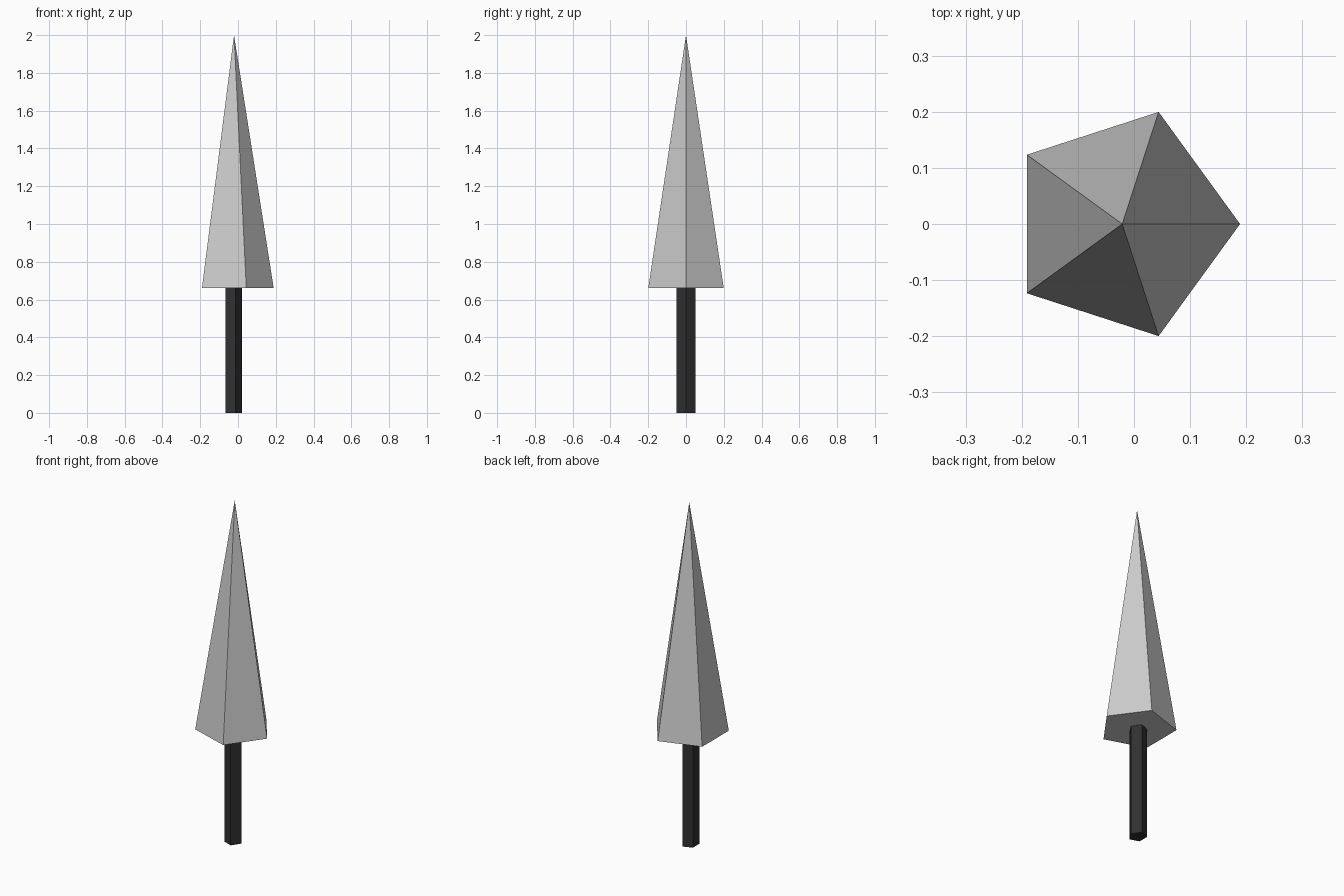
import bpy

if "Cube" in bpy.data.objects:
    bpy.data.objects.remove(bpy.data.objects["Cube"])

CENTRE_X = -0.021
CANOPY_Z = 0.66


def pentagon_part(name, r_bottom, r_top, x, z0, z1):
    """Five-sided flat-shaded cone or prism with a corner facing +x."""
    bpy.ops.mesh.primitive_cone_add(
        vertices=5, radius1=r_bottom, radius2=r_top, depth=z1 - z0,
        end_fill_type='NGON')
    ob = bpy.context.object
    ob.name = name
    # turn the first corner onto +x, independent of the primitive's start angle
    v = max(ob.data.vertices, key=lambda p: p.co.y)
    if abs(v.co.x) < 1e-4:
        for p in ob.data.vertices:
            px, py = p.co.x, p.co.y
            p.co.x, p.co.y = py, -px
    for p in ob.data.vertices:
        p.co.z += (z0 + z1) / 2
    ob.location.x = x
    return ob


# canopy: tall five-sided pyramid
canopy = pentagon_part("canopy", 0.21, 0.0, CENTRE_X, CANOPY_Z, 2.0)

# trunk: slim five-sided post, slightly flattened in x
trunk = pentagon_part("trunk", 0.0526, 0.0526, -0.027, 0.0, CANOPY_Z)
trunk.scale.x = 0.914

# dark trunk colour
dark = bpy.data.materials.new("dark_trunk")
dark.diffuse_color = (0.03, 0.03, 0.03, 1)
dark.use_nodes = True
dark.node_tree.nodes["Principled BSDF"].inputs["Base Color"].default_value = dark.diffuse_color
trunk.data.materials.append(dark)
